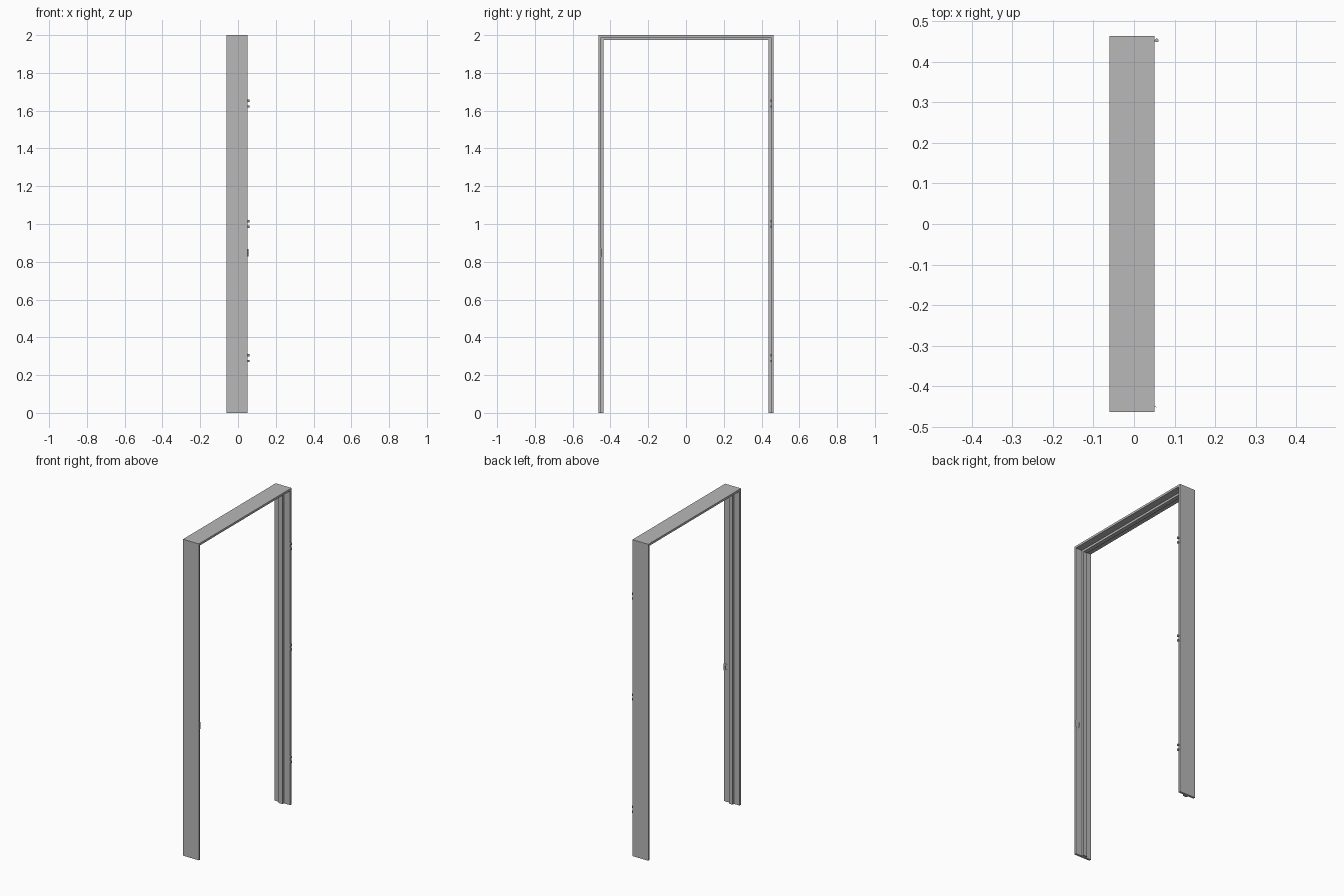
import bpy, bmesh
from mathutils import Matrix, Vector

if "Cube" in bpy.data.objects:
    bpy.data.objects.remove(bpy.data.objects["Cube"])

HALF_W, HEIGHT = 0.463, 2.0
BACK, FRONT = -0.0605, 0.0505
REBATE, STOP = 0.0135, 0.027


def material(name, value):
    mat = bpy.data.materials.new(name)
    mat.use_nodes = True
    col = (value, value, value, 1)
    mat.diffuse_color = col
    mat.node_tree.nodes["Principled BSDF"].inputs["Base Color"].default_value = col
    return mat


grey = material("painted_grey", 0.48)


def finish(name, bm):
    bmesh.ops.recalc_face_normals(bm, faces=bm.faces)
    mesh = bpy.data.meshes.new(name)
    bm.to_mesh(mesh)
    bm.free()
    mesh.materials.append(grey)
    ob = bpy.data.objects.new(name, mesh)
    bpy.context.collection.objects.link(ob)
    return ob


def add_box(bm, lo, hi):
    lo, hi = Vector(lo), Vector(hi)
    bmesh.ops.create_cube(bm, size=1, matrix=Matrix.Translation((lo + hi) / 2)
                          @ Matrix.Diagonal((*(hi - lo), 1)))


# Frame: rebated section with a central stop, mitred around the opening
section = [(BACK, 0), (BACK, REBATE), (-0.021, REBATE), (-0.021, STOP),
           (0.006, STOP), (0.006, REBATE), (FRONT, REBATE), (FRONT, 0)]
bm = bmesh.new()
rings = []
for side, top in ((-1, False), (-1, True), (1, True), (1, False)):
    rings.append([bm.verts.new((x, side * (HALF_W - d), HEIGHT - d if top else 0))
                  for x, d in section])
for a, b in zip(rings, rings[1:]):
    for i in range(len(section)):
        j = (i + 1) % len(section)
        bm.faces.new((a[i], a[j], b[j], b[i]))
bm.faces.new(rings[0])
bm.faces.new(rings[-1])
finish("door_frame", bm)

# Hinges: two knuckles each, joined to the jamb by small tabs
for name, z in (("lower", 0.29), ("middle", 1.0), ("upper", 1.637)):
    bm = bmesh.new()
    for dz in (-0.015, 0.015):
        bmesh.ops.create_cone(bm, cap_ends=True, segments=16, radius1=0.0045,
                              radius2=0.0045, depth=0.012,
                              matrix=Matrix.Translation((0.056, 0.452, z + dz)))
        add_box(bm, (0.046, 0.4495, z + dz - 0.005), (0.056, 0.4515, z + dz + 0.005))
    hinge = finish(name + "_hinge", bm)
    hinge.data.shade_smooth()
    hinge.data.set_sharp_from_angle(angle=0.6)

# Strike plate: thin border around the latch opening
face = -HALF_W + REBATE
bm = bmesh.new()
for x0, x1, z0, z1 in ((0.02, FRONT, 0.825, 0.835), (0.02, FRONT, 0.86, 0.87),
                       (0.02, 0.026, 0.835, 0.86), (0.04, FRONT, 0.835, 0.86)):
    add_box(bm, (x0, face, z0), (x1, face + 0.0012, z1))
finish("strike_plate", bm)

# Strike lip: strip curling out past the front edge
bm = bmesh.new()
strip = [(FRONT, face + 0.0012), (0.054, face), (0.0555, face - 0.004),
         (0.0545, face - 0.004), (0.0535, face - 0.001), (FRONT, face)]
base = bm.faces.new([bm.verts.new((x, y, 0.828)) for x, y in strip])
new = bmesh.ops.extrude_face_region(bm, geom=[base])["geom"]
bmesh.ops.translate(bm, vec=(0, 0, 0.039),
                    verts=[v for v in new if isinstance(v, bmesh.types.BMVert)])
finish("strike_lip", bm)
